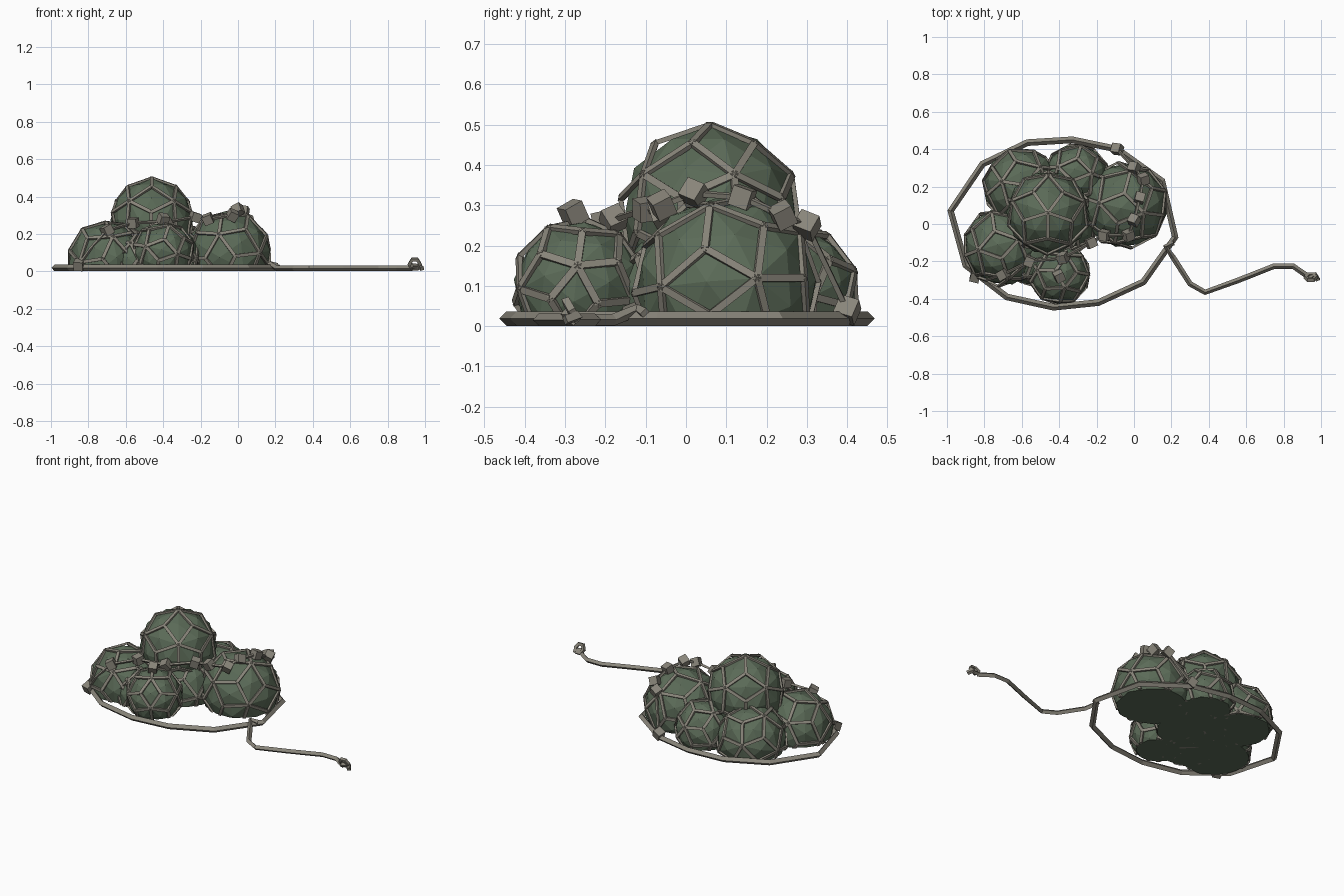
import bpy, bmesh, math, random
from mathutils import Vector, Matrix, Euler

random.seed(4)
if "Cube" in bpy.data.objects:
    bpy.data.objects.remove(bpy.data.objects["Cube"], do_unlink=True)


def material(name, rgb):
    m = bpy.data.materials.new(name)
    m.use_nodes = True
    m.diffuse_color = (*rgb, 1)
    m.node_tree.nodes["Principled BSDF"].inputs["Base Color"].default_value = (*rgb, 1)
    return m


GREEN = material("float green", (0.105, 0.147, 0.097))
ROPE = material("rope grey", (0.25, 0.235, 0.195))


def finish(name, bm, mat):
    bmesh.ops.recalc_face_normals(bm, faces=bm.faces)
    mesh = bpy.data.meshes.new(name)
    bm.to_mesh(mesh)
    bm.free()
    mesh.materials.append(mat)
    ob = bpy.data.objects.new(name, mesh)
    bpy.context.collection.objects.link(ob)


def cut_at_ground(bm):
    geom = bm.verts[:] + bm.edges[:] + bm.faces[:]
    bmesh.ops.bisect_plane(bm, geom=geom, plane_co=(0, 0, 0.004),
                           plane_no=(0, 0, 1), clear_inner=True)
    rim = [e for e in bm.edges if e.is_boundary]
    if rim:
        bmesh.ops.holes_fill(bm, edges=rim, sides=0)


def strip(bm, a, b, out, width, thick):
    """Flat strap from a to b, lying square to the direction out."""
    along = (b - a).normalized()
    side = along.cross(out).normalized()
    up = side.cross(along)
    frame = Matrix((side * width, (b - a) * 1.02, up * thick)).transposed().to_4x4()
    bmesh.ops.create_cube(bm, size=1, matrix=Matrix.Translation((a + b) / 2) @ frame)


def net_float(name, centre, radius, turn):
    """Faceted ball in a diamond net, flattened where it meets the ground."""
    place = Matrix.Translation(centre) @ Euler(turn).to_matrix().to_4x4()
    bm = bmesh.new()
    bmesh.ops.create_icosphere(bm, subdivisions=2, radius=radius, matrix=place)
    cut_at_ground(bm)
    finish(name, bm, GREEN)

    # net cords run from the corners of an icosahedron to its face centres
    cage = bmesh.new()
    bmesh.ops.create_icosphere(cage, subdivisions=1, radius=1)
    bm = bmesh.new()
    for f in cage.faces:
        mid = f.calc_center_median().normalized()
        for v in f.verts:
            a, b = (place @ (p * radius * 1.018) for p in (v.co, mid))
            out = (a + b) / 2 - Vector(centre)
            strip(bm, a, b, out, 0.018, 0.012)
    cage.free()
    cut_at_ground(bm)
    finish(name + "_net", bm, ROPE)


def rope(name, points, radius, closed=False):
    cu = bpy.data.curves.new(name, "CURVE")
    cu.dimensions = "3D"
    cu.bevel_depth = radius
    cu.bevel_resolution = 0
    cu.use_fill_caps = True
    sp = cu.splines.new("POLY")
    sp.points.add(len(points) - 1)
    for p, co in zip(sp.points, points):
        p.co = (*co, 1)
    sp.use_cyclic_u = closed
    sp.use_smooth = False
    cu.materials.append(ROPE)
    ob = bpy.data.objects.new(name, cu)
    bpy.context.collection.objects.link(ob)


def knot(name, co, size=0.05):
    turn = Euler([random.uniform(-0.6, 0.6) for _ in range(3)])
    bm = bmesh.new()
    bmesh.ops.create_cube(bm, size=size,
                          matrix=Matrix.Translation(co) @ turn.to_matrix().to_4x4())
    finish(name, bm, ROPE)


# Heap of floats
net_float("top_float", (-0.46, 0.06, 0.275), 0.222, (0, 0, 0.3))
net_float("left_front_float", (-0.05, 0.10, 0.095), 0.228, (0.37, 0.33, 0.5))
net_float("front_float", (-0.40, -0.265, 0.10), 0.163, (0.5, 0.1, 0.2))
net_float("right_front_float", (-0.70, -0.12, 0.06), 0.21, (0.2, 0.4, 0.9))
net_float("right_back_float", (-0.60, 0.20, 0.075), 0.205, (0.6, 0.3, 0.1))
net_float("left_back_float", (-0.31, 0.255, 0.08), 0.172, (0.1, 0.5, 0.4))
net_float("middle_float", (-0.40, 0.03, 0.06), 0.21, (0.4, 0.2, 0.7))
net_float("low_float", (-0.54, -0.17, 0.04), 0.16, (0.2, 0.6, 0.3))

# Rope ring around the heap
ring = [(-0.98, 0.07), (-0.81, 0.32), (-0.57, 0.435), (-0.33, 0.45), (-0.09, 0.40),
        (0.15, 0.23), (0.22, -0.07), (0.05, -0.31), (-0.19, -0.42), (-0.43, -0.445),
        (-0.68, -0.39), (-0.90, -0.22)]
rope("ground_rope", [(x, y, 0.019) for x, y in ring], 0.018, closed=True)

# Loose tail, hitched over the ring and ending in a small loop
tail = [(0.21, -0.10, 0.03), (0.17, -0.12, 0.04), (0.21, -0.18, 0.016), (0.30, -0.32, 0.016),
        (0.38, -0.365, 0.016), (0.56, -0.30, 0.016), (0.75, -0.225, 0.016),
        (0.85, -0.225, 0.016), (0.93, -0.28, 0.016)]
rope("tail_rope", tail, 0.015)
loop = [(0.945 + 0.028 * math.cos(a), -0.285 - 0.015 * math.sin(a), 0.04 + 0.026 * math.sin(a))
        for a in (math.tau * i / 6 for i in range(6))]
rope("tail_loop", loop, 0.013, closed=True)
rope("tail_end", [(0.93, -0.30, 0.03), (0.97, -0.27, 0.025), (0.985, -0.30, 0.015)], 0.014)

# Knotted line draped across the heap
drape = [(-0.09, 0.40, 0.04), (0.0, 0.30, 0.25), (0.05, 0.24, 0.275), (0.03, 0.14, 0.32),
         (0.0, 0.02, 0.33), (-0.03, -0.06, 0.30), (-0.16, -0.06, 0.28), (-0.23, -0.10, 0.29),
         (-0.38, -0.18, 0.265), (-0.56, -0.20, 0.26), (-0.70, -0.27, 0.22),
         (-0.79, -0.30, 0.12), (-0.85, -0.28, 0.035)]
rope("draped_line", drape, 0.009)
for i, co in enumerate(drape):
    if i != 11:
        knot(f"line_knot_{i + 1}", co)
knot("front_knot", (-0.40, -0.28, 0.28))
